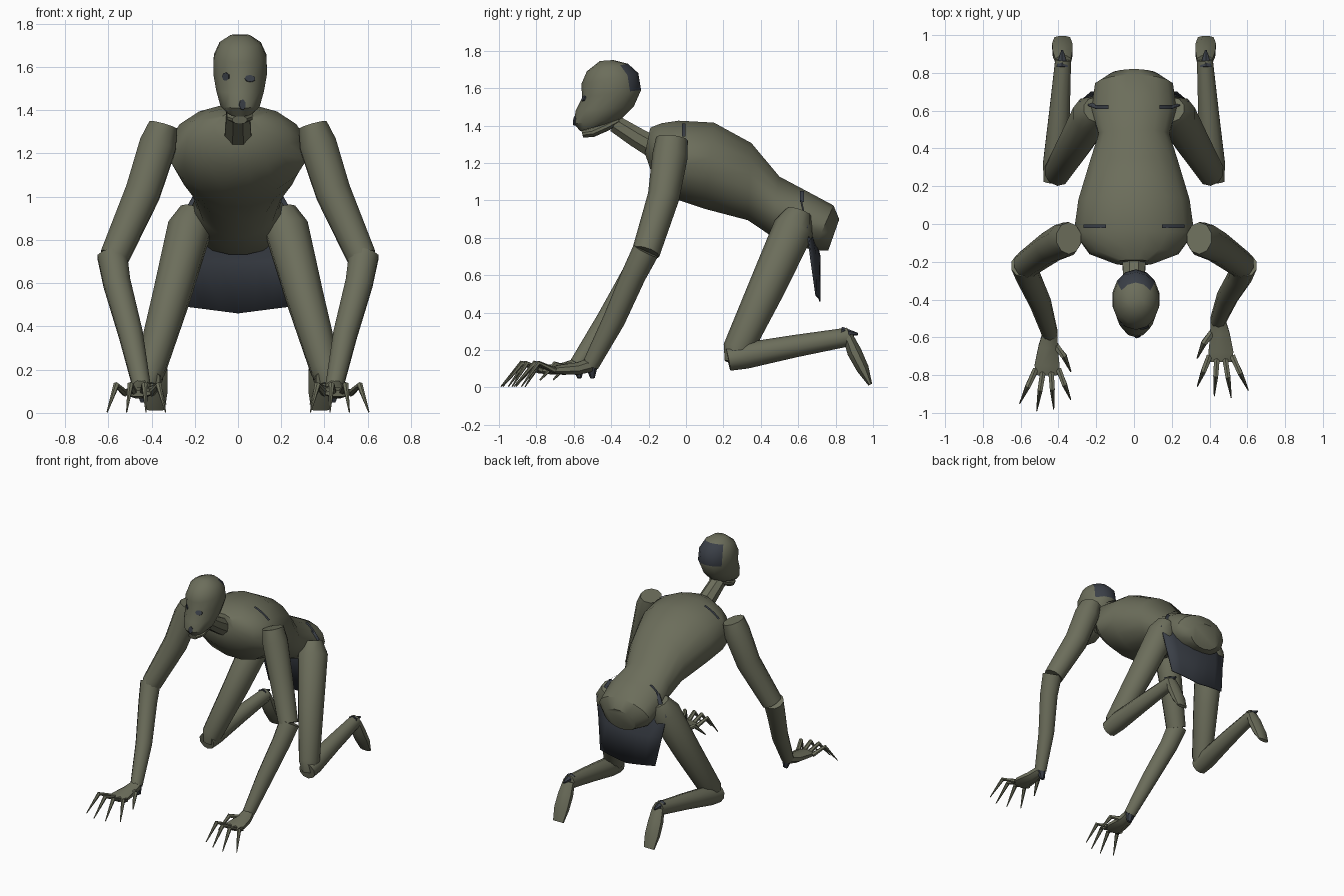
import bpy, bmesh, math
from mathutils import Vector
from mathutils.bvhtree import BVHTree

old = bpy.data.objects.get("Cube")
if old:
    bpy.data.objects.remove(old, do_unlink=True)


def material(name, rgb):
    m = bpy.data.materials.new(name)
    m.use_nodes = True
    m.diffuse_color = (*rgb, 1)
    bsdf = next(n for n in m.node_tree.nodes if n.type == 'BSDF_PRINCIPLED')
    bsdf.inputs["Base Color"].default_value = (*rgb, 1)
    bsdf.inputs["Roughness"].default_value = 0.9
    return m


SKIN = material("olive_skin", (0.15, 0.155, 0.105))
DARK = material("dark_slate", (0.042, 0.049, 0.062))


def finish(name, bm, mats, angle=40):
    bmesh.ops.recalc_face_normals(bm, faces=bm.faces)
    mesh = bpy.data.meshes.new(name)
    bm.to_mesh(mesh)
    bm.free()
    for m in mats:
        mesh.materials.append(m)
    ob = bpy.data.objects.new(name, mesh)
    bpy.context.collection.objects.link(ob)
    bpy.ops.object.select_all(action='DESELECT')
    ob.select_set(True)
    bpy.context.view_layer.objects.active = ob
    bpy.ops.object.shade_smooth_by_angle(angle=math.radians(angle))
    return ob


def bridge(rings, closed=True):
    """Join rows of points into a surface, capped when the rows are loops."""
    bm = bmesh.new()
    rows = [[bm.verts.new(p) for p in r] for r in rings]
    n = len(rows[0])
    for a, b in zip(rows, rows[1:]):
        for i in range(n if closed else n - 1):
            j = (i + 1) % n
            bm.faces.new((a[i], a[j], b[j], b[i]))
    if closed:
        bm.faces.new(rows[0])
        bm.faces.new(rows[-1])
    return bm


def ellipse(c, u, v, sides):
    steps = [2 * math.pi * (i + 0.5) / sides for i in range(sides)]
    return [c + u * math.cos(t) + v * math.sin(t) for t in steps]


def body(sections, sides, x=0.0):
    """Rings from two opposite points (y, z) on the profile and a half width."""
    rings = []
    for ya, za, yb, zb, w in sections:
        a, b = Vector((x, ya, za)), Vector((x, yb, zb))
        rings.append(ellipse((a + b) / 2, Vector((w, 0, 0)), (a - b) / 2, sides))
    return bridge(rings)


def tube(name, pts, sides=10, mat=SKIN):
    """Tapered limb through (point, side radius, thickness radius)."""
    cs = [Vector(p[0]) for p in pts]
    rings = []
    for i, (_, ru, rv) in enumerate(pts):
        t = (cs[min(i + 1, len(cs) - 1)] - cs[max(i - 1, 0)]).normalized()
        u = Vector((1, 0, 0))
        u = (u - t * u.dot(t)).normalized()
        rings.append(ellipse(cs[i], u * ru, t.cross(u) * rv, sides))
    return finish(name, bridge(rings), [mat])


# Torso, from chest to rump
torso = body([
    (-0.19, 1.39, -0.22, 1.25, 0.11),
    (-0.13, 1.415, -0.18, 1.13, 0.24),
    (-0.04, 1.43, -0.05, 1.00, 0.325),
    (0.15, 1.42, 0.10, 0.95, 0.30),
    (0.35, 1.31, 0.33, 0.89, 0.235),
    (0.50, 1.13, 0.45, 0.81, 0.19),
    (0.65, 1.05, 0.56, 0.77, 0.23),
    (0.79, 0.975, 0.68, 0.73, 0.21),
    (0.82, 0.90, 0.76, 0.73, 0.13)], 16)
finish("torso", torso, [SKIN])

# Neck
tube("neck", [((0, -0.15, 1.27), 0.07, 0.065), ((0, -0.27, 1.34), 0.062, 0.058),
              ((0, -0.38, 1.41), 0.058, 0.05)], 8)

# Head with a dark patch at the back of the skull
head = body([
    (-0.46, 1.745, -0.39, 1.75, 0.045),
    (-0.53, 1.69, -0.31, 1.73, 0.098),
    (-0.56, 1.62, -0.255, 1.68, 0.125),
    (-0.555, 1.55, -0.24, 1.59, 0.127),
    (-0.59, 1.48, -0.28, 1.50, 0.113),
    (-0.60, 1.41, -0.35, 1.43, 0.093),
    (-0.565, 1.37, -0.42, 1.41, 0.06)], 14, 0.01)
for f in head.faces:
    c = f.calc_center_median()
    f.material_index = int(c.y > -0.32 and c.z > 1.57)
bmesh.ops.recalc_face_normals(head, faces=head.faces)
surface = BVHTree.FromBMesh(head)
finish("head", head, [SKIN, DARK])

# Eyes and nostril as thin plates on the face
for name, x, z, w, h in (("right_eye", -0.055, 1.555, 0.022, 0.02),
                         ("left_eye", 0.055, 1.545, 0.026, 0.018),
                         ("nostril", 0.02, 1.425, 0.016, 0.025)):
    hit, nor, _, _ = surface.ray_cast(Vector((x, -2, z)), Vector((0, 1, 0)))
    u = Vector((0, 0, 1)).cross(nor).normalized()
    v = nor.cross(u)
    plate = [ellipse(hit + nor * d, u * w, v * h, 7) for d in (-0.003, 0.005)]
    finish(name, bridge(plate), [DARK])

# Lower jaw
finish("jaw", body([
    (-0.56, 1.375, -0.55, 1.335, 0.035),
    (-0.51, 1.385, -0.49, 1.34, 0.062),
    (-0.43, 1.42, -0.41, 1.375, 0.062),
    (-0.37, 1.45, -0.35, 1.41, 0.05)], 10, 0.008), [SKIN])

# Waist cloth: hugs the hips, then hangs behind the legs
cloth = []
for y, z, w, sag, drop in ((0.62, 1.0, 0.21, 0.0, 0.0), (0.65, 0.86, 0.29, 0.03, 0.0),
                           (0.67, 0.70, 0.265, 0.05, 0.0), (0.70, 0.49, 0.23, 0.02, 0.03)):
    cloth.append([Vector((w * k / 3, y + sag * (1 - (k / 3) ** 2),
                          z - drop * (1 - abs(k) / 3))) for k in range(-3, 4)])
cloth_ob = finish("waist_cloth", bridge(cloth, False), [DARK], 15)
thick = cloth_ob.modifiers.new("thickness", 'SOLIDIFY')
thick.thickness = 0.008

for s, side in ((-1, "right"), (1, "left")):
    back = 0.07 if s > 0 else 0.0      # the left hand rests slightly further back

    def P(x, y, z):
        return (s * x, y, z)

    # Narrow strap marks over the shoulder and hip
    for mark, y, z, w, h, a0 in (("shoulder", -0.012, 1.215, 0.323, 0.217, 35),
                                 ("hip", 0.62, 0.925, 0.222, 0.152, 25)):
        strip = []
        for dy in (-0.01, 0.01):
            row = []
            for k in range(5):
                t = math.radians(a0 + k * 7)
                row.append(Vector(P((w + 0.004) * math.cos(t), y + dy,
                                    z + (h + 0.004) * math.sin(t))))
            strip.append(row)
        finish(f"{side}_{mark}_mark", bridge(strip, False), [DARK])

    # Arm
    tube(f"{side}_upper_arm", [
        (P(0.345, -0.075, 1.33), 0.07, 0.085), (P(0.37, -0.085, 1.24), 0.09, 0.095),
        (P(0.44, -0.12, 1.02), 0.085, 0.085), (P(0.572, -0.215, 0.72), 0.07, 0.075)])
    tube(f"{side}_forearm", [
        (P(0.582, -0.215, 0.73), 0.072, 0.072), (P(0.56, -0.28, 0.60), 0.066, 0.066),
        (P(0.495, -0.42 + back / 2, 0.36), 0.058, 0.06),
        (P(0.445, -0.58 + back, 0.12), 0.043, 0.045)])
    tube(f"{side}_wrist_end", [
        (P(0.445, -0.575 + back, 0.12), 0.036, 0.036),
        (P(0.435, -0.57 + back, 0.05), 0.018, 0.012)], 6, DARK)

    # Hand
    tube(f"{side}_palm", [
        (P(0.445, -0.58 + back, 0.12), 0.042, 0.04), (P(0.455, -0.65 + back, 0.10), 0.055, 0.036),
        (P(0.46, -0.75 + back, 0.095), 0.072, 0.026), (P(0.46, -0.80 + back, 0.09), 0.06, 0.015)], 8)
    tips = ((0.605, -0.95), (0.515, -0.99), (0.425, -0.98), (0.335, -0.93))
    for i, (tx, ty) in enumerate(tips):
        bx, by = 0.52 - 0.04 * i, -0.77
        kx, ky = bx + (tx - bx) * 0.5, by + (ty - by) * 0.5
        tube(f"{side}_finger_{i + 1}", [
            (P(bx, by + back, 0.09), 0.017, 0.016), (P(kx, ky + back, 0.13), 0.015, 0.014),
            (P(tx, ty + back, 0.004), 0.003, 0.003)], 6)
    tube(f"{side}_thumb", [
        (P(0.42, -0.64 + back, 0.10), 0.02, 0.02), (P(0.37, -0.70 + back, 0.125), 0.017, 0.016),
        (P(0.335, -0.78 + back, 0.04), 0.004, 0.004)], 6)

    # Leg
    tube(f"{side}_thigh", [
        (P(0.20, 0.605, 0.935), 0.07, 0.07), (P(0.225, 0.575, 0.85), 0.105, 0.11),
        (P(0.31, 0.43, 0.53), 0.09, 0.098), (P(0.405, 0.275, 0.20), 0.072, 0.08),
        (P(0.415, 0.255, 0.13), 0.045, 0.05)])
    tube(f"{side}_shin", [
        (P(0.42, 0.225, 0.15), 0.062, 0.062), (P(0.415, 0.32, 0.17), 0.07, 0.07),
        (P(0.395, 0.58, 0.22), 0.058, 0.06), (P(0.375, 0.87, 0.27), 0.044, 0.05)])
    tube(f"{side}_ankle_end", [
        (P(0.38, 0.83, 0.295), 0.036, 0.03), (P(0.38, 0.92, 0.285), 0.006, 0.006)], 6, DARK)
    tube(f"{side}_foot", [
        (P(0.375, 0.865, 0.275), 0.045, 0.03), (P(0.378, 0.90, 0.19), 0.056, 0.042),
        (P(0.38, 0.945, 0.10), 0.058, 0.036), (P(0.38, 0.985, 0.015), 0.045, 0.012)], 8)
